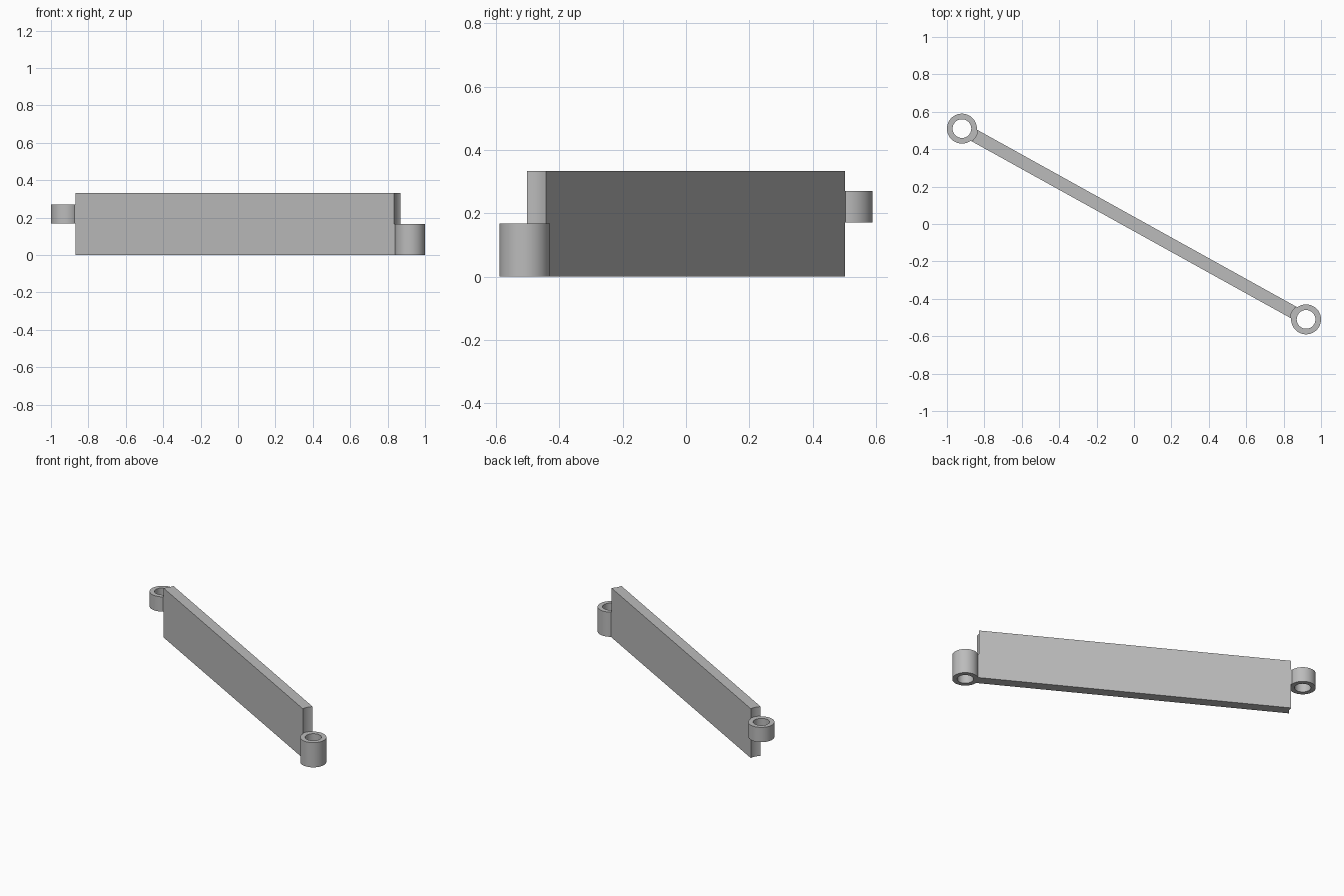
import bpy
import bmesh
from math import atan2, asin, cos, sin, pi
from mathutils import Vector

default = bpy.data.objects.get("Cube")
if default:
    bpy.data.objects.remove(default)

# Main dimensions
PIN = Vector((0.92, -0.51))          # right-hand eyelet axis; the other is opposite
OUTER, INNER, CLEAR = 0.08, 0.05, 0.085
HALF = 0.034                         # half the bar thickness
HEIGHT = 0.333
ANGLE = atan2(PIN.y, PIN.x)
REACH = PIN.length

grey = bpy.data.materials.new("plain grey")
grey.use_nodes = True
color = (0.5, 0.5, 0.5, 1)
grey.diffuse_color = color
grey.node_tree.nodes["Principled BSDF"].inputs["Base Color"].default_value = color


def finish(name, bm):
    """Turn a bmesh into a shaded object lying along the diagonal."""
    bmesh.ops.recalc_face_normals(bm, faces=bm.faces)
    mesh = bpy.data.meshes.new(name)
    bm.to_mesh(mesh)
    bm.free()
    mesh.materials.append(grey)
    obj = bpy.data.objects.new(name, mesh)
    bpy.context.collection.objects.link(obj)
    obj.rotation_euler.z = ANGLE
    bpy.ops.object.select_all(action="DESELECT")
    obj.select_set(True)
    bpy.context.view_layer.objects.active = obj
    bpy.ops.object.shade_smooth_by_angle(angle=pi / 6)
    return obj


def prism(name, outline, low, high):
    """Extrude a flat outline between two heights."""
    bm = bmesh.new()
    face = bm.faces.new([bm.verts.new((x, y, low)) for x, y in outline])
    new = bmesh.ops.extrude_face_region(bm, geom=[face])["geom"]
    verts = [v for v in new if isinstance(v, bmesh.types.BMVert)]
    bmesh.ops.translate(bm, verts=verts, vec=(0, 0, high - low))
    return finish(name, bm)


def end_arc(radius, side, steps=12):
    """Arc about an eyelet axis, on the side that faces the bar."""
    spread = asin(HALF / radius)
    angles = [spread * (2 * i / steps - 1) for i in range(steps + 1)]
    return [(side * (REACH - radius * cos(a)), side * radius * sin(a)) for a in angles]


def eyelet(name, side, low, high, segments=64):
    """Hollow sleeve made by spinning a rectangular section."""
    bm = bmesh.new()
    section = [(INNER, low), (OUTER, low), (OUTER, high), (INNER, high)]
    rings = []
    for i in range(segments):
        a = 2 * pi * i / segments
        rings.append([bm.verts.new((side * REACH + r * cos(a), r * sin(a), z))
                      for r, z in section])
    for i, ring in enumerate(rings):
        following = rings[(i + 1) % segments]
        for j in range(4):
            k = (j + 1) % 4
            bm.faces.new((ring[j], following[j], following[k], ring[k]))
    return finish(name, bm)


# Flat bar with hollowed ends
prism("link_bar", end_arc(CLEAR, 1) + end_arc(CLEAR, -1), 0, HEIGHT)

# Eyelets, each joined to the bar by a thin web
for label, side, low, high in (("left", 1, 0, 0.167), ("right", -1, 0.17, 0.27)):
    eyelet(label + "_eyelet", side, low, high)
    prism(label + "_web", end_arc(OUTER, side) + end_arc(CLEAR, side)[::-1], low, high)
